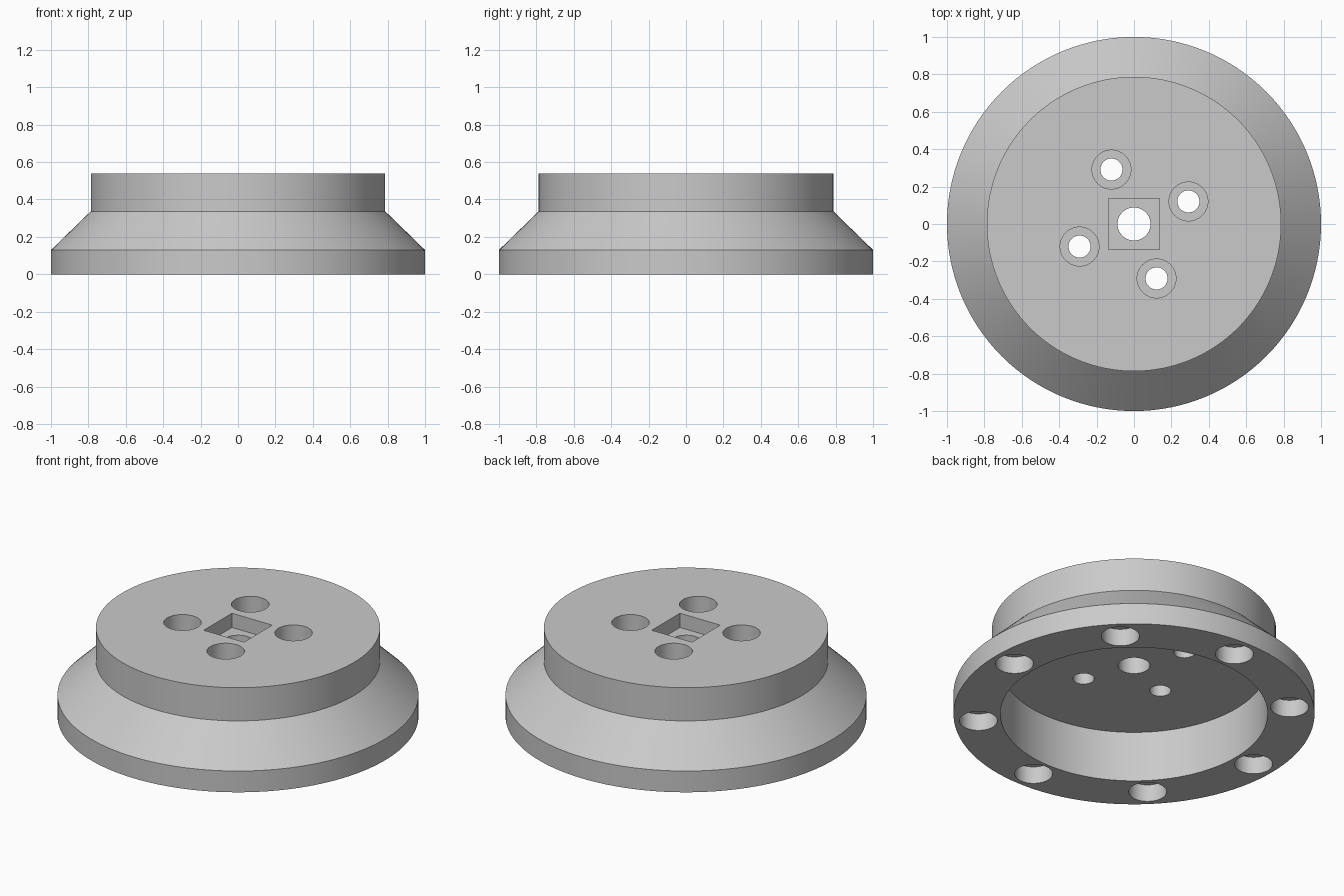
import bpy, bmesh
from math import cos, sin, tau, radians

cube = bpy.data.objects.get("Cube")
if cube:
    bpy.data.objects.remove(cube, do_unlink=True)

HEIGHT = 0.54      # overall height
CEILING = 0.31     # depth of the underside recess

grey = bpy.data.materials.new("plain_grey")
grey.use_nodes = True
colour = (0.59, 0.59, 0.59, 1)
grey.diffuse_color = colour
grey.node_tree.nodes["Principled BSDF"].inputs["Base Color"].default_value = colour


def add_object(name, bm):
    bmesh.ops.recalc_face_normals(bm, faces=bm.faces)
    mesh = bpy.data.meshes.new(name)
    bm.to_mesh(mesh)
    bm.free()
    mesh.materials.append(grey)
    obj = bpy.data.objects.new(name, mesh)
    bpy.context.collection.objects.link(obj)
    return obj


def add_turned(bm, profile, segments, x=0, y=0):
    """Revolve (radius, z) points about a vertical axis and cap both ends."""
    rings = [[bm.verts.new((x + r * cos(tau * i / segments),
                            y + r * sin(tau * i / segments), z))
              for i in range(segments)] for r, z in profile]
    for low, high in zip(rings, rings[1:]):
        for i in range(segments):
            j = (i + 1) % segments
            bm.faces.new((low[i], low[j], high[j], high[i]))
    bm.faces.new(rings[0])
    bm.faces.new(rings[-1])


def cut(target, name, bm):
    """Subtract the cutter shape from the target and drop the cutter."""
    cutter = add_object(name, bm)
    cutter.hide_render = True
    mod = target.modifiers.new(name, 'BOOLEAN')
    mod.operation = 'DIFFERENCE'
    mod.solver = 'EXACT'
    mod.object = cutter
    bpy.ops.object.select_all(action='DESELECT')
    bpy.context.view_layer.objects.active = target
    target.select_set(True)
    bpy.ops.object.modifier_apply(modifier=mod.name)
    bpy.data.objects.remove(cutter, do_unlink=True)


# Hub body: flange, conical shoulder, top drum and underside recess
bm = bmesh.new()
add_turned(bm, [(0.74, CEILING), (0.74, 0), (1, 0), (1, 0.13),
                (0.787, 0.337), (0.787, HEIGHT)], 128)
hub = add_object("flanged_hub", bm)

# Four counterbored screw holes through the top
bm = bmesh.new()
shelf = HEIGHT - 0.13
for k in range(4):
    a = radians(22.5 + 90 * k)
    add_turned(bm, [(0.059, 0.2), (0.059, shelf), (0.104, shelf), (0.104, 0.7)],
               48, 0.315 * cos(a), 0.315 * sin(a))
cut(hub, "screw_hole_cutter", bm)

# Eight blind holes in the underside of the flange
bm = bmesh.new()
for k in range(8):
    a = tau * k / 8
    add_turned(bm, [(0.105, -0.1), (0.105, 0.105)], 48,
               0.865 * cos(a), 0.865 * sin(a))
cut(hub, "flange_hole_cutter", bm)

# Square drive pocket in the top
bm = bmesh.new()
bmesh.ops.create_cube(bm, size=1)
bmesh.ops.scale(bm, vec=(0.272, 0.272, 0.3), verts=bm.verts)
bmesh.ops.translate(bm, vec=(0, 0, HEIGHT - 0.087 + 0.15), verts=bm.verts)
cut(hub, "square_pocket_cutter", bm)

# Central through hole
bm = bmesh.new()
add_turned(bm, [(0.088, 0.2), (0.088, 0.7)], 64)
cut(hub, "centre_hole_cutter", bm)

bpy.ops.object.shade_smooth_by_angle(angle=radians(30))
